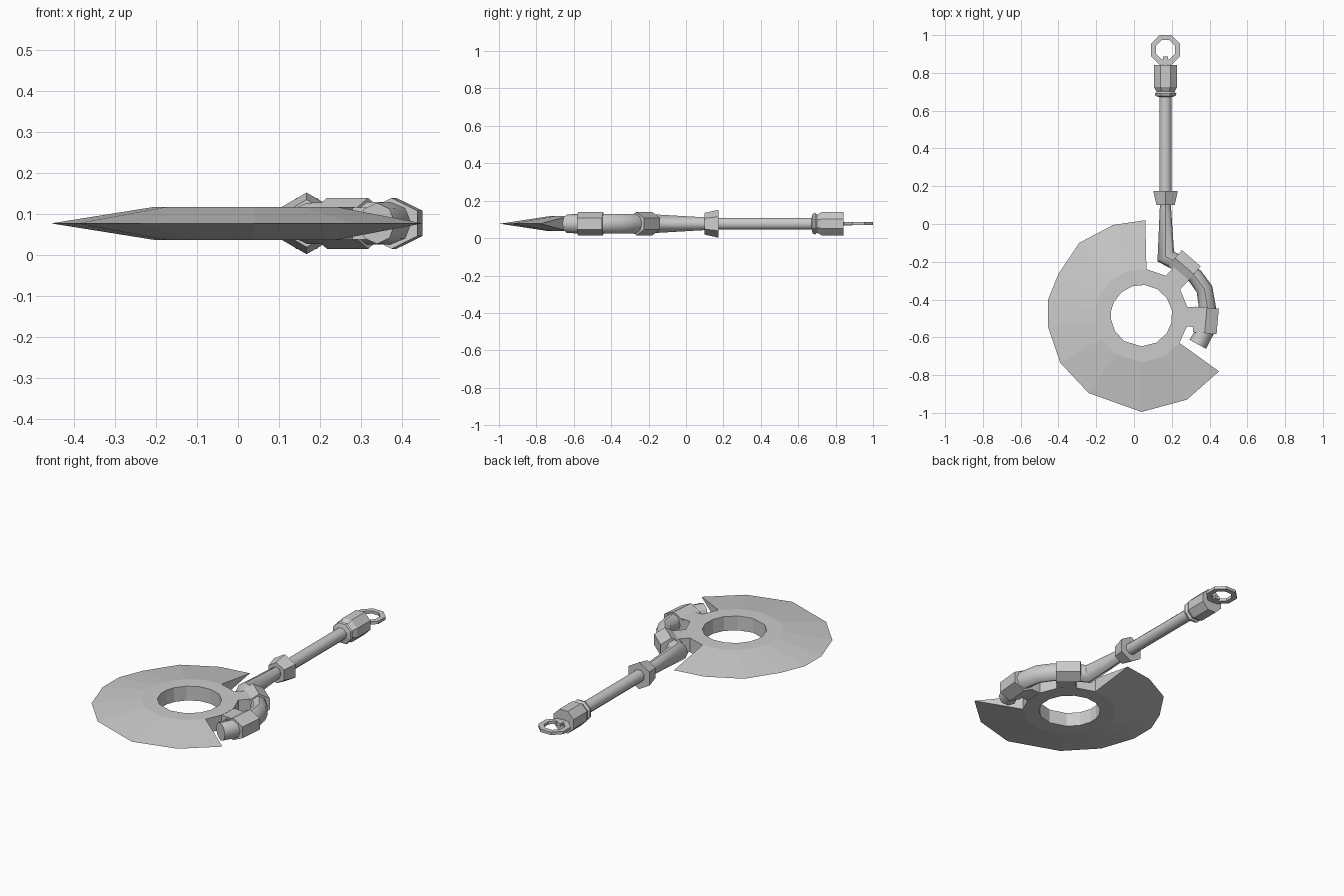
import bpy, bmesh
from math import sin, cos, pi, radians, atan2
from mathutils import Vector, Matrix

if "Cube" in bpy.data.objects:
    bpy.data.objects.remove(bpy.data.objects["Cube"])

ZC = 0.077                       # mid-plane of the weapon
HUB = Vector((0.04, -0.485, ZC))  # centre of the blade hole
UP = Vector((0, 0, 1))


def finish(name, bm, smooth=None):
    bmesh.ops.recalc_face_normals(bm, faces=bm.faces[:])
    me = bpy.data.meshes.new(name)
    bm.to_mesh(me)
    bm.free()
    ob = bpy.data.objects.new(name, me)
    bpy.context.collection.objects.link(ob)
    if smooth:
        bpy.ops.object.select_all(action='DESELECT')
        ob.select_set(True)
        bpy.context.view_layer.objects.active = ob
        bpy.ops.object.shade_smooth_by_angle(angle=radians(smooth))
    return ob


def loft(name, stations, sides, phase=0.0, smooth=None):
    """Tube through (x, y, half_width, half_height) stations, mitred at bends."""
    bm = bmesh.new()
    pts = [Vector((s[0], s[1], ZC)) for s in stations]
    rings = []
    for i, (x, y, rw, rh) in enumerate(stations):
        d0 = (pts[i] - pts[i - 1]).normalized() if i else None
        d1 = (pts[i + 1] - pts[i]).normalized() if i < len(pts) - 1 else d0
        d0 = d0 or d1
        t = (d0 + d1).normalized()
        side = t.cross(UP) / t.dot(d0)
        rings.append([bm.verts.new(pts[i] + side * rw * cos(a) + UP * rh * sin(a))
                      for a in (phase + 2 * pi * k / sides for k in range(sides))])
    for a, b in zip(rings, rings[1:]):
        for k in range(sides):
            n = (k + 1) % sides
            bm.faces.new((a[k], a[n], b[n], b[k]))
    bm.faces.new(rings[0])
    bm.faces.new(rings[-1])
    return finish(name, bm, smooth)


# Blade: thick hub ring tapering to a sharp outer edge, open on one side
rim = [(0.06, 0.02), (-0.11, -0.005), (-0.29, -0.10), (-0.40, -0.265),
       (-0.455, -0.40), (-0.455, -0.545), (-0.39, -0.735), (-0.24, -0.895),
       (0.04, -0.995), (0.28, -0.93), (0.45, -0.78)]
angles = [atan2(y - HUB.y, x - HUB.x) for x, y in rim]
angles[0] = radians(84)
angles += [radians(a) for a in (-13, 10, 34, 59)]
bm = bmesh.new()


def ring(r, z):
    return [bm.verts.new(HUB + Vector((r * cos(a), r * sin(a), z))) for a in angles]


hole_t, hole_b = ring(0.163, 0.04), ring(0.163, -0.04)
hub_t, hub_b = ring(0.247, 0.04), ring(0.247, -0.04)
edge = [bm.verts.new((x, y, ZC)) for x, y in rim]
count, last = len(angles), len(rim) - 1
for i in range(count):
    j = (i + 1) % count
    bm.faces.new((hole_t[i], hole_t[j], hole_b[j], hole_b[i]))
    bm.faces.new((hole_t[i], hole_t[j], hub_t[j], hub_t[i]))
    bm.faces.new((hole_b[i], hole_b[j], hub_b[j], hub_b[i]))
    if i < last:
        bm.faces.new((hub_t[i], hub_t[j], edge[j], edge[i]))
        bm.faces.new((hub_b[i], hub_b[j], edge[j], edge[i]))
    else:
        bm.faces.new((hub_t[i], hub_t[j], hub_b[j], hub_b[i]))
for i in (0, last):
    bm.faces.new((hub_t[i], hub_b[i], edge[i]))
finish("blade", bm)

# Tabs joining the hub ring to the curved arm
for name, ang, r0, r1 in (("lower_tab", -1.5, 0.22, 0.32), ("upper_tab", 46.5, 0.22, 0.31)):
    bm = bmesh.new()
    mat = (Matrix.Translation(HUB) @ Matrix.Rotation(radians(ang), 4, 'Z')
           @ Matrix.Translation(((r0 + r1) / 2, 0, 0))
           @ Matrix.Diagonal((r1 - r0, 0.104, 0.078, 1)))
    bmesh.ops.create_cube(bm, size=1, matrix=mat)
    finish(name, bm)

# Tapered shaft bending into the curved arm
loft("curved_arm", [(0.166, 0.12, 0.028, 0.033), (0.168, -0.172, 0.044, 0.05),
                    (0.265, -0.225, 0.042, 0.052), (0.325, -0.278, 0.042, 0.052),
                    (0.373, -0.345, 0.043, 0.052), (0.39, -0.45, 0.045, 0.052),
                    (0.38, -0.56, 0.047, 0.052), (0.338, -0.637, 0.05, 0.05)],
     8, 0, 50)

# Hexagonal sleeves and collar, one corner up
loft("upper_sleeve", [(0.217, -0.18, 0.064, 0.062), (0.317, -0.266, 0.064, 0.062)], 6, pi / 6)
loft("lower_sleeve", [(0.386, -0.443, 0.073, 0.062), (0.374, -0.578, 0.073, 0.062)], 6, pi / 6)
loft("shaft_collar", [(0.167, 0.175, 0.075, 0.075), (0.167, 0.10, 0.056, 0.058)], 6, pi / 6)

# Handle rod, flange and pommel
loft("handle_rod", [(0.167, 0.71, 0.034, 0.034), (0.167, 0.12, 0.034, 0.034)], 8, pi / 8, 50)
loft("flange", [(0.167, y, r, r) for y, r in
                ((0.672, 0.036), (0.678, 0.058), (0.69, 0.062), (0.702, 0.05))], 8, pi / 8)
loft("pommel", [(0.167, y, r, r) for y, r in
                ((0.695, 0.048), (0.725, 0.067), (0.842, 0.067))], 8, pi / 8)
loft("ring_stem", [(0.167, 0.83, 0.02, 0.012), (0.167, 0.887, 0.02, 0.012)], 4, pi / 4)

# Flat octagonal end ring
bm = bmesh.new()
loops = []
for r, z in ((0.084, 0.008), (0.055, 0.008), (0.055, -0.008), (0.084, -0.008)):
    loops.append([bm.verts.new((0.167 + r * cos(a), 0.922 + r * sin(a), ZC + z))
                  for a in (pi / 8 + pi / 4 * k for k in range(8))])
for i in range(4):
    a, b = loops[i], loops[(i + 1) % 4]
    for k in range(8):
        n = (k + 1) % 8
        bm.faces.new((a[k], a[n], b[n], b[k]))
finish("end_ring", bm)
